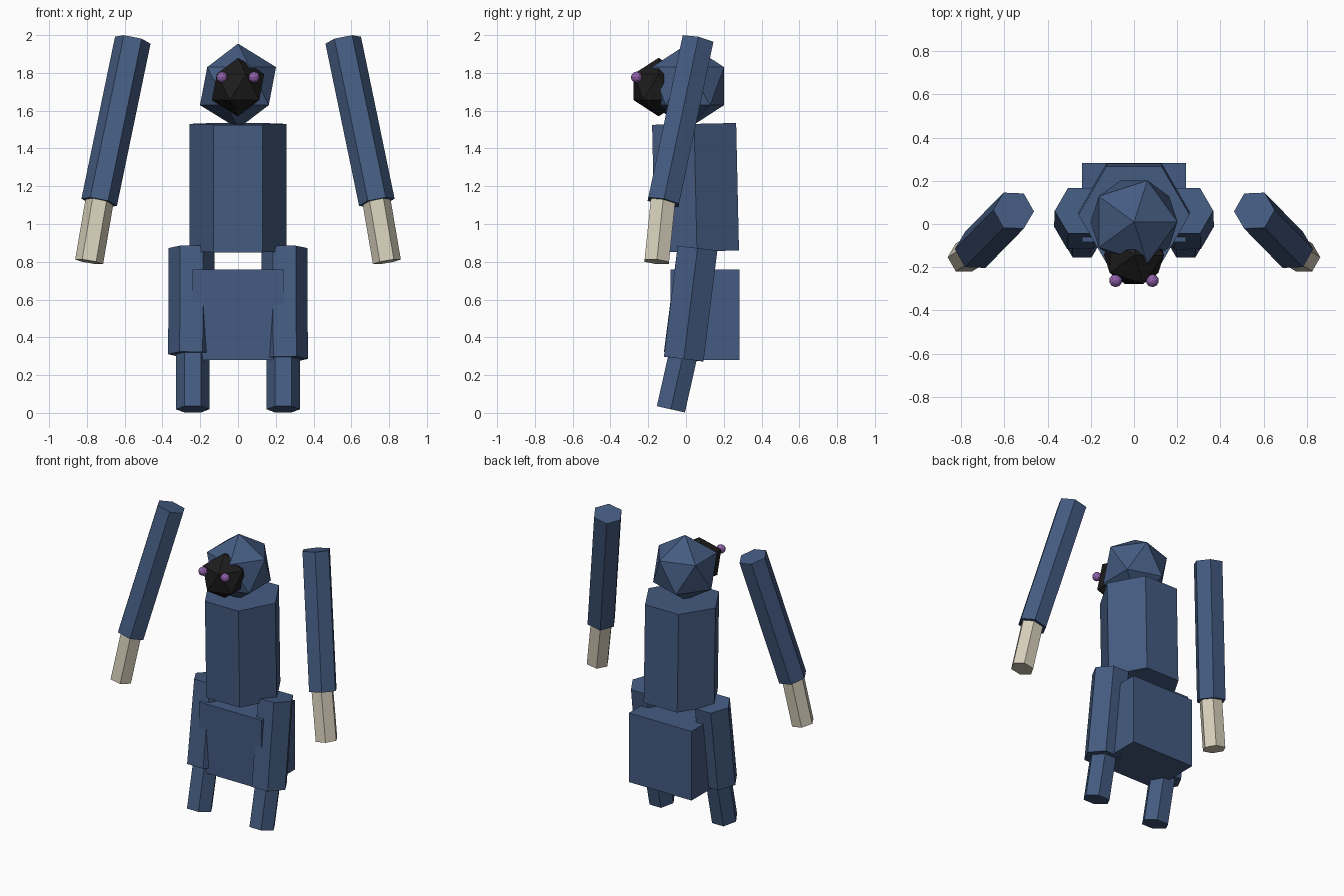
import bpy
import bmesh
from mathutils import Matrix, Vector

old = bpy.data.objects.get("Cube")
if old:
    bpy.data.objects.remove(old, do_unlink=True)


def material(name, rgb):
    mat = bpy.data.materials.new(name)
    mat.use_nodes = True
    mat.diffuse_color = (*rgb, 1)
    mat.node_tree.nodes["Principled BSDF"].inputs["Base Color"].default_value = (*rgb, 1)
    return mat


blue = material("navy_blue", (0.058, 0.105, 0.22))
black = material("soft_black", (0.012, 0.012, 0.012))
bone = material("pale_bone", (0.68, 0.63, 0.5))
purple = material("purple", (0.28, 0.12, 0.4))


def finish(name, bm, mat):
    mesh = bpy.data.meshes.new(name)
    bm.to_mesh(mesh)
    bm.free()
    mesh.materials.append(mat)
    obj = bpy.data.objects.new(name, mesh)
    bpy.context.collection.objects.link(obj)
    return obj


def hex_prism(name, bottom, top, radius, mat):
    """Six-sided prism between two points, with a corner facing sideways."""
    a, b = Vector(bottom), Vector(top)
    z = (b - a).normalized()
    y = z.cross(Vector((1, 0, 0))).normalized()
    x = y.cross(z)
    frame = Matrix((x, y, z)).transposed().to_4x4()
    bm = bmesh.new()
    caps = []
    turn = Matrix.Rotation(1.0471975512, 3, "Z")
    for end in (a, b):
        corner, ring = Vector((radius, 0, 0)), []
        for _ in range(6):
            ring.append(bm.verts.new(end + frame @ corner))
            corner = turn @ corner
        caps.append(ring)
    low, high = caps
    bm.faces.new(low[::-1])
    bm.faces.new(high)
    for i in range(6):
        j = (i + 1) % 6
        bm.faces.new((low[i], low[j], high[j], high[i]))
    return finish(name, bm, mat)


def ball(name, center, radius, detail, mat):
    bm = bmesh.new()
    bmesh.ops.create_icosphere(bm, subdivisions=detail, radius=radius,
                               matrix=Matrix.Translation(center))
    return finish(name, bm, mat)


# Hips block
bm = bmesh.new()
bmesh.ops.create_cube(bm, size=1, matrix=Matrix.Translation((0, 0.1, 0.52))
                      @ Matrix.Diagonal((0.48, 0.365, 0.48, 1)))
finish("hips", bm, blue)

# Torso, head and muzzle
hex_prism("torso", (0, 0.058, 0.855), (0, 0.043, 1.53), 0.257, blue)
ball("head", (0, 0.01, 1.73), 0.225, 1, blue)
ball("muzzle", (0, -0.145, 1.725), 0.155, 1, black)

# Paired parts; the right thigh ends slightly higher
for side, s, knee in (("left", 1, 0.285), ("right", -1, 0.31)):
    ball(side + "_eye", (s * 0.085, -0.262, 1.777), 0.03, 2, purple)
    hex_prism(side + "_sleeve", (s * 0.735, -0.12, 1.115),
              (s * 0.557, 0.062, 1.973), 0.096, blue)
    hex_prism(side + "_hand", (s * 0.788, -0.155, 0.8),
              (s * 0.73, -0.12, 1.14), 0.075, bone)
    hex_prism(side + "_thigh", (s * 0.248, -0.012, knee),
              (s * 0.245, 0.061, 0.872), 0.122, blue)
    hex_prism(side + "_shin", (s * 0.24, -0.08, 0.019),
              (s * 0.24, -0.008, 0.34), 0.088, blue)
